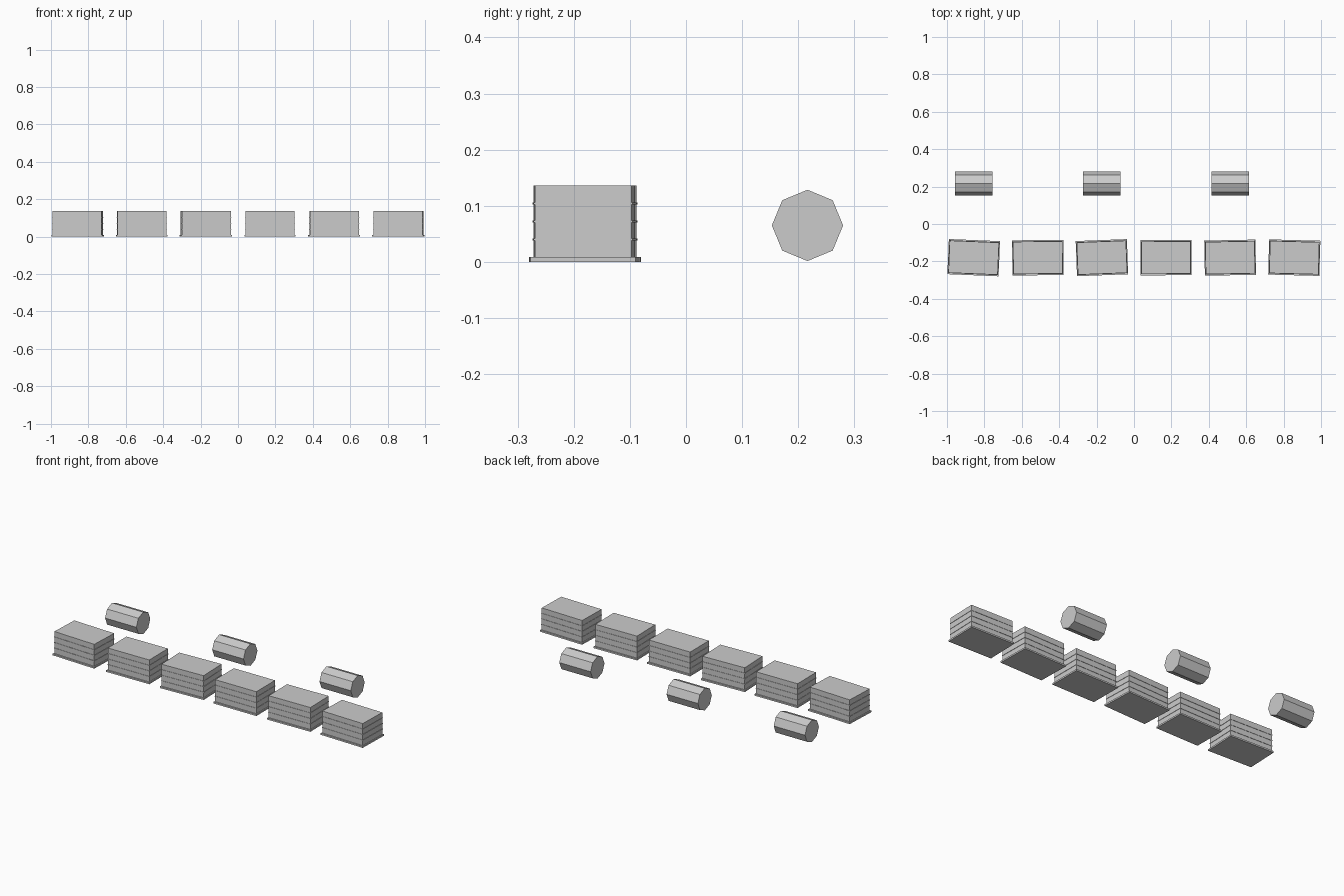
import bpy, math

if "Cube" in bpy.data.objects:
    bpy.data.objects.remove(bpy.data.objects["Cube"])

grey = bpy.data.materials.new("light_grey")
grey.diffuse_color = (0.6, 0.6, 0.6, 1)
grey.use_nodes = True
grey.node_tree.nodes["Principled BSDF"].inputs["Base Color"].default_value = grey.diffuse_color


def finish(obj, name):
    obj.name = name
    obj.data.materials.append(grey)
    return obj


def box(name, x, y, z0, z1, sx, sy, angle):
    bpy.ops.mesh.primitive_cube_add(size=1, location=(x, y, (z0 + z1) / 2),
                                    rotation=(0, 0, angle))
    obj = bpy.context.object
    obj.scale = (sx, sy, z1 - z0)
    return finish(obj, name)


# Row of six slightly turned blocks, each on a thin base with three bands
angles = [-2.4, 0.6, 2.2, 0.2, 1.1, -1.5]
for i, deg in enumerate(angles):
    x, a = -0.857 + i * 0.3428, math.radians(deg)
    box(f"base_slab_{i + 1}", x, -0.18, 0, 0.009, 0.274, 0.188, a)
    box(f"block_{i + 1}", x, -0.18, 0.009, 0.136, 0.263, 0.172, a)
    for j, z in enumerate((0.040, 0.072, 0.104)):
        box(f"band_{i + 1}_{j + 1}", x, -0.18, z - 0.0015, z + 0.0015,
            0.267, 0.176, a)

# Three eight-sided rolls lying along x, corner upward
for i, x in enumerate((-0.857, -0.172, 0.514)):
    bpy.ops.mesh.primitive_cylinder_add(vertices=8, radius=0.0635, depth=0.2,
                                        location=(x, 0.2165, 0.065),
                                        rotation=(0, math.pi / 2, 0))
    finish(bpy.context.object, f"roll_{i + 1}")
